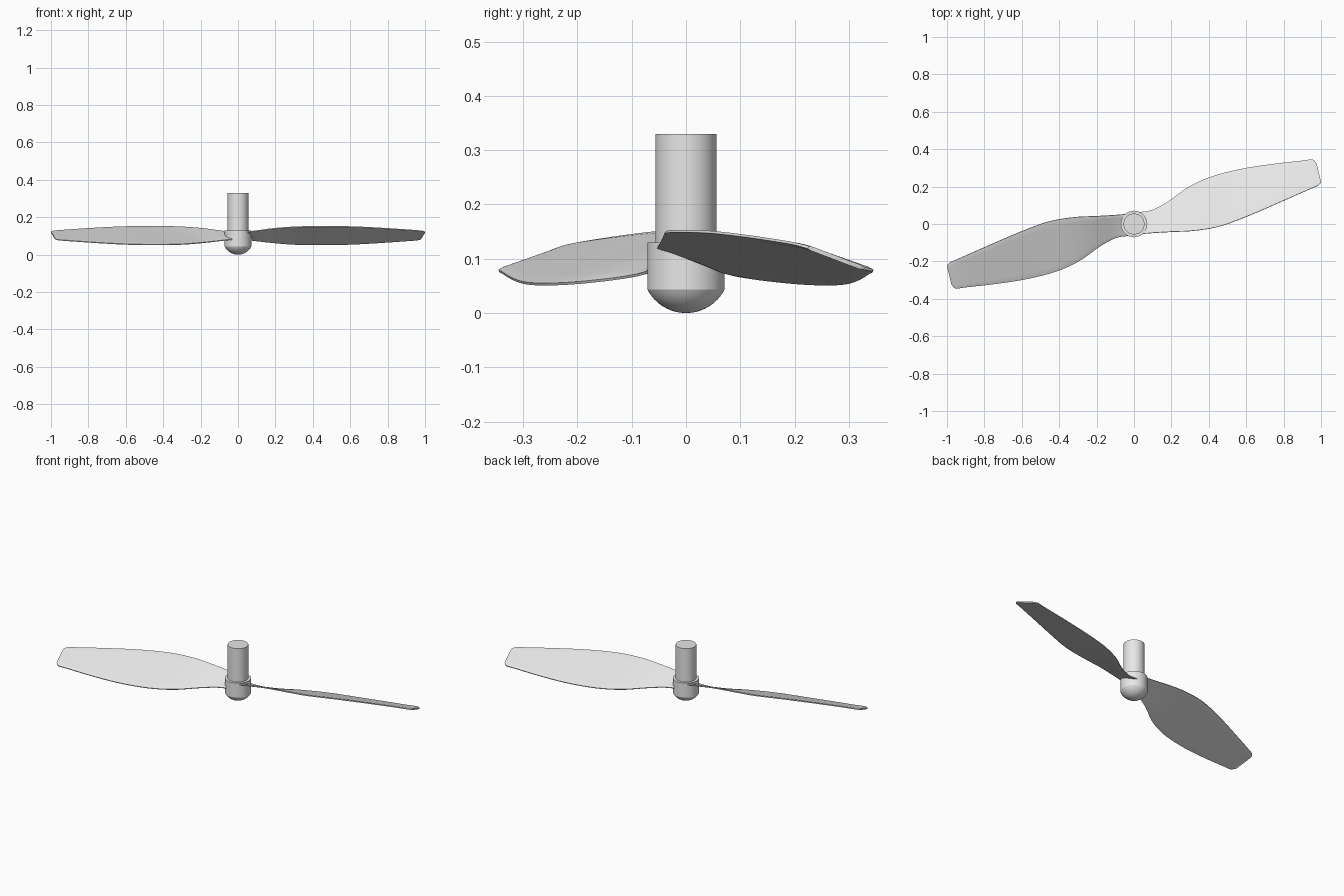
import bpy, bmesh, math
from mathutils import Vector, Matrix

cube = bpy.data.objects.get("Cube")
if cube:
    bpy.data.objects.remove(cube, do_unlink=True)

grey = bpy.data.materials.new("plain grey")
grey.use_nodes = True
grey.diffuse_color = (0.8, 0.8, 0.8, 1)
grey.node_tree.nodes["Principled BSDF"].inputs["Base Color"].default_value = (0.8, 0.8, 0.8, 1)


def finish(name, bm, angle):
    bmesh.ops.recalc_face_normals(bm, faces=bm.faces)
    mesh = bpy.data.meshes.new(name)
    bm.to_mesh(mesh)
    bm.free()
    mesh.materials.append(grey)
    obj = bpy.data.objects.new(name, mesh)
    bpy.context.collection.objects.link(obj)
    bpy.ops.object.select_all(action='DESELECT')
    obj.select_set(True)
    bpy.context.view_layer.objects.active = obj
    bpy.ops.object.shade_smooth_by_angle(angle=math.radians(angle))
    return obj


def lathe(name, profile, sides=64):
    bm = bmesh.new()
    verts = [bm.verts.new((r, 0, z)) for r, z in profile]
    edges = [bm.edges.new(pair) for pair in zip(verts, verts[1:])]
    bmesh.ops.spin(bm, geom=verts + edges, axis=(0, 0, 1), cent=(0, 0, 0),
                   angle=math.tau, steps=sides)
    bmesh.ops.remove_doubles(bm, verts=bm.verts, dist=1e-5)
    return finish(name, bm, 25)


def smooth_path(points, steps=6):
    """Catmull-Rom curve through the points."""
    p = [Vector(q) for q in points]
    p = [2 * p[0] - p[1]] + p + [2 * p[-1] - p[-2]]
    out = []
    for a, b, c, d in zip(p, p[1:], p[2:], p[3:]):
        for i in range(steps):
            t = i / steps
            out.append(b + (c - a) * t / 2 + (2 * a - 5 * b + 4 * c - d) * t * t / 2
                       + (3 * b - a - 3 * c + d) * t ** 3 / 2)
    return out + [p[-2]]


# Hub with a spherical cap below, and the shaft rising from it
HUB, RIM, TOP = 0.071, 0.043, 0.13
ball = (HUB ** 2 + RIM ** 2) / (2 * RIM)
sweep = math.asin(HUB / ball)
cap = [(ball * math.sin(sweep * i / 12), ball * (1 - math.cos(sweep * i / 12)))
       for i in range(13)]
lathe("hub", cap + [(HUB, TOP), (0, TOP)])
lathe("shaft", [(0, 0.1), (0.056, 0.1), (0.056, 0.33), (0, 0.33)])

# Raised and lowered long edges of one blade, root to tip
raised = smooth_path([(0.02, -0.055, 0.118), (0.10, -0.048, 0.128), (0.20, -0.042, 0.141),
                      (0.32, -0.036, 0.149), (0.46, -0.012, 0.151), (0.62, 0.047, 0.149),
                      (0.78, 0.116, 0.141), (0.93, 0.182, 0.131), (0.985, 0.207, 0.126),
                      (1.0, 0.225, 0.121)])
lowered = smooth_path([(0.0, 0.062, 0.086), (0.09, 0.072, 0.075), (0.18, 0.118, 0.065),
                       (0.29, 0.196, 0.056), (0.42, 0.255, 0.053), (0.58, 0.295, 0.055),
                       (0.74, 0.32, 0.063), (0.90, 0.338, 0.074), (0.952, 0.344, 0.078),
                       (0.976, 0.325, 0.083)])
HALF, CHORD = 0.004, 16


def blade(name, turn):
    bm = bmesh.new()
    rings = []
    for a, b in zip(raised, lowered):
        up = (b - a).cross(Vector((1, 0.25, 0))).normalized()
        if up.z < 0:
            up.negate()
        middle = [(a.lerp(b, i / CHORD), HALF * (0.6 if i in (0, CHORD) else 1))
                  for i in range(CHORD + 1)]
        loop = [m + up * h for m, h in middle] + [m - up * h for m, h in reversed(middle)]
        rings.append([bm.verts.new(co) for co in loop])
    n = len(rings[0])
    for r, s in zip(rings, rings[1:]):
        for i in range(n):
            j = (i + 1) % n
            bm.faces.new((r[i], r[j], s[j], s[i]))
    for ring in (rings[0], rings[-1]):
        bm.faces.new(ring)
    bmesh.ops.transform(bm, matrix=Matrix.Rotation(turn, 4, 'Z'), verts=bm.verts)
    return finish(name, bm, 40)


blade("left_blade", 0)
blade("right_blade", math.pi)
